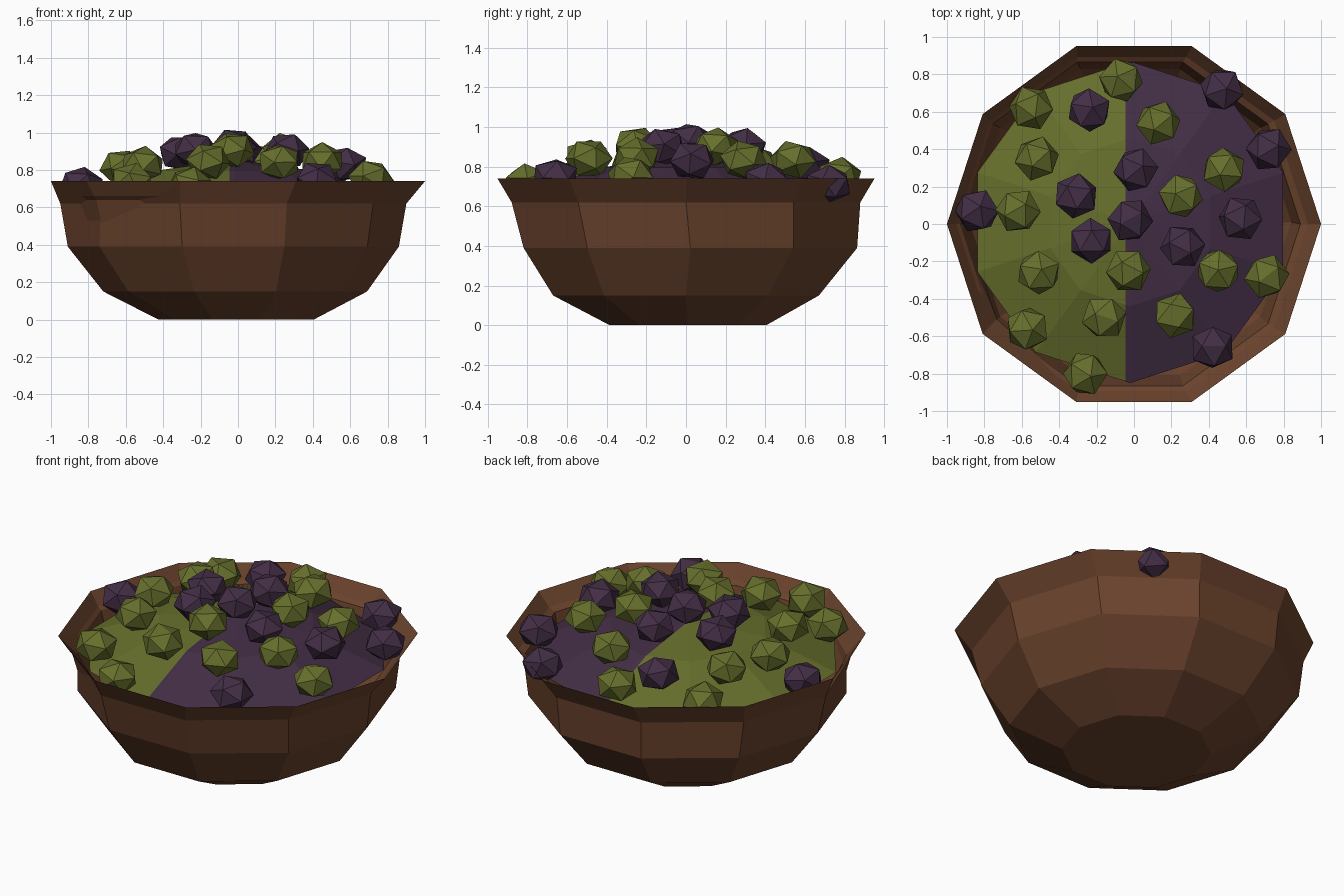
import bpy, bmesh, math, random
from mathutils import Matrix, Vector, Euler

cube = bpy.data.objects.get("Cube")
if cube:
    bpy.data.objects.remove(cube, do_unlink=True)
random.seed(11)
SIDES = 10


def material(name, rgb):
    m = bpy.data.materials.new(name)
    m.use_nodes = True
    m.diffuse_color = (*rgb, 1)
    m.node_tree.nodes["Principled BSDF"].inputs["Base Color"].default_value = (*rgb, 1)
    return m


wood = material("brown wood", (0.146, 0.056, 0.026))
green = material("olive green", (0.133, 0.158, 0.025))
purple = material("dark purple", (0.056, 0.027, 0.06))


def finish(name, bm, *mats):
    mesh = bpy.data.meshes.new(name)
    bm.to_mesh(mesh)
    bm.free()
    for m in mats:
        mesh.materials.append(m)
    ob = bpy.data.objects.new(name, mesh)
    bpy.context.collection.objects.link(ob)


def stack_rings(bm, profile, phase):
    """Ten-sided rings of (radius, height, x shift, y shift), joined by quads."""
    angles = [phase + math.tau * i / SIDES for i in range(SIDES)]
    rings = [[bm.verts.new((dx + r * math.cos(a), dy + r * math.sin(a), z)) for a in angles]
             for r, z, dx, dy in profile]
    for low, high in zip(rings, rings[1:]):
        for i in range(SIDES):
            j = (i + 1) % SIDES
            bm.faces.new((low[i], low[j], high[j], high[i]))
    return rings


# Bowl: up the outside, over the flared rim, down the inside
bm = bmesh.new()
rings = stack_rings(bm, [
    (0.415, 0, -0.01, 0.01), (0.705, 0.15, -0.015, 0), (0.885, 0.39, -0.025, 0.022),
    (0.925, 0.62, -0.025, 0), (1.0, 0.74, 0, 0), (0.94, 0.66, -0.01, 0),
    (0.91, 0.64, -0.02, 0), (0.86, 0.44, -0.02, 0.01), (0.66, 0.2, -0.01, 0),
    (0.38, 0.05, -0.01, 0)], 0)
bm.faces.new(rings[0][::-1])
bm.faces.new(rings[-1])
# Hand-carved dent at one shoulder corner
rings[3][6].co += Vector((0.04, 0.035, 0))
finish("bowl", bm, wood)

# Low faceted mound of filling, half green and half purple
SPLIT = -0.045
bm = bmesh.new()
rings = stack_rings(bm, [(0.86, 0.635, -0.02, 0.01), (0.45, 0.795, -0.02, 0.01)],
                    math.pi / SIDES)
peak = bm.verts.new((-0.02, 0.01, 0.855))
for a, b in zip(rings[1], rings[1][1:] + rings[1][:1]):
    bm.faces.new((a, b, peak))
bmesh.ops.bisect_plane(bm, geom=bm.verts[:] + bm.edges[:] + bm.faces[:],
                       plane_co=(SPLIT, 0, 0), plane_no=(1, 0, 0))
for f in bm.faces:
    f.material_index = int(f.calc_center_median().x > SPLIT)
finish("filling_mound", bm, green, purple)

# Berries scattered over the mound
green_spots = [(-.55, .62), (-.07, .77), (.13, .54), (-.52, .35), (.25, .15),
               (.48, .29), (-.62, .07), (-.51, -.26), (-.03, -.25), (-.16, -.5),
               (-.57, -.56), (.22, -.49), (.45, -.25), (.71, -.28), (-.26, -.8)]
purple_spots = [(.47, .72), (-.24, .61), (.01, .29), (.72, .4), (-.31, .15),
                (-.84, .07), (-.02, .02), (-.23, -.09), (.26, -.12), (.57, .03),
                (.42, -.66)]


def berries(label, spots, mat):
    for n, (x, y) in enumerate(spots, 1):
        b = bmesh.new()
        bmesh.ops.create_icosphere(b, subdivisions=1, radius=0.123)
        turn = Euler([random.uniform(0, math.tau) for _ in range(3)]).to_matrix().to_4x4()
        z = 0.925 - 0.29 * (x * x + y * y)
        bmesh.ops.transform(b, matrix=Matrix.Translation((x, y, z))
                            @ Matrix.Diagonal((1, 1, 0.82, 1)) @ turn, verts=b.verts)
        finish(f"{label}_berry_{n}", b, mat)


berries("green", green_spots, green)
berries("purple", purple_spots, purple)
